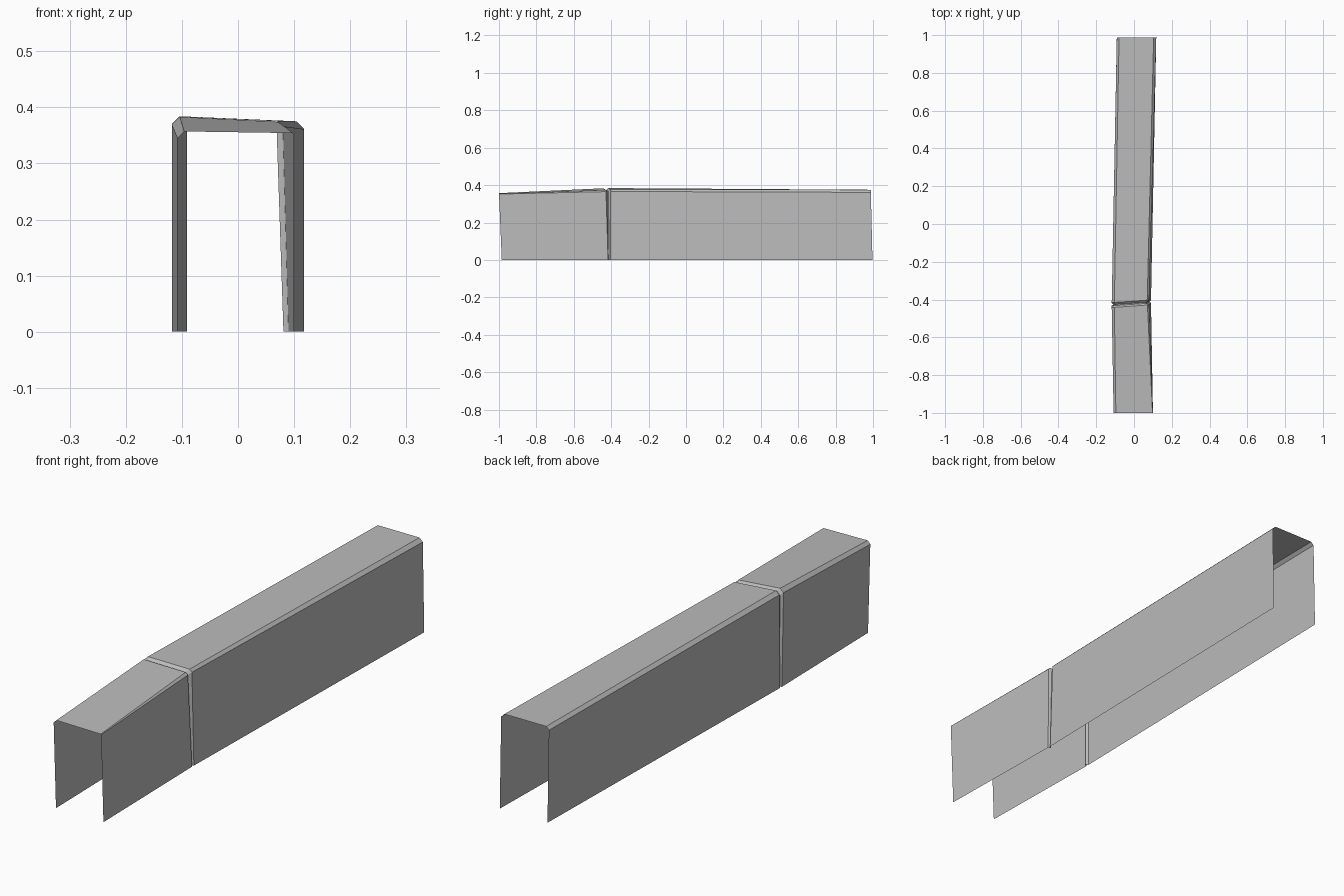
import bpy
import bmesh

cube = bpy.data.objects.get("Cube")
if cube:
    bpy.data.objects.remove(cube, do_unlink=True)

grey = bpy.data.materials.new("plain grey")
grey.use_nodes = True
colour = (0.5, 0.5, 0.5, 1)
grey.diffuse_color = colour
grey.node_tree.nodes["Principled BSDF"].inputs["Base Color"].default_value = colour


def section(y_foot, y_top, left, right_foot, right_top, z_left, z_right,
            bevel_left, bevel_right, skew=0.0):
    """Open arch: wall, chamfer, roof, chamfer, wall."""
    profile = [(left, 0), (left, z_left - bevel_left),
               (left + bevel_left, z_left),
               (right_top - bevel_right, z_right),
               (right_top, z_right - bevel_right), (right_foot, 0)]
    return [(x, y_foot + (y_top - y_foot) * z / z_left + skew * x, z)
            for x, z in profile]


def loft(name, sections):
    """Single-skin sheet stretched through the sections."""
    bm = bmesh.new()
    rings = [[bm.verts.new(p) for p in s] for s in sections]
    for a, b in zip(rings, rings[1:]):
        for i in range(len(a) - 1):
            bm.faces.new((a[i], a[i + 1], b[i + 1], b[i]))
    mesh = bpy.data.meshes.new(name)
    bm.to_mesh(mesh)
    bm.free()
    mesh.materials.append(grey)
    obj = bpy.data.objects.new(name, mesh)
    bpy.context.collection.objects.link(obj)
    return obj


# Cross-sections from front to back
front_end = section(-0.985, -1.0, -0.108, 0.1, 0.1, 0.357, 0.354, 0.012, 0.002)
front_lip = section(-0.423, -0.434, -0.118, 0.09, 0.08, 0.383, 0.374, 0.014, 0.009, 0.07)
groove_front = section(-0.421, -0.425, -0.109, 0.081, 0.069, 0.374, 0.365, 0.014, 0.009, 0.07)
groove_back = section(-0.417, -0.419, -0.109, 0.081, 0.069, 0.374, 0.365, 0.014, 0.009, 0.07)
rear_lip = section(-0.411, -0.408, -0.118, 0.09, 0.08, 0.384, 0.376, 0.014, 0.010, 0.07)
rear_end = section(0.997, 0.988, -0.091, 0.118, 0.118, 0.375, 0.375, 0.012, 0.014)

# Sloping front cover, recessed seam and long rear cover
loft("front_cover", [front_end, front_lip])
loft("recessed_seam", [front_lip, groove_front, groove_back, rear_lip])
loft("rear_cover", [rear_lip, rear_end])
